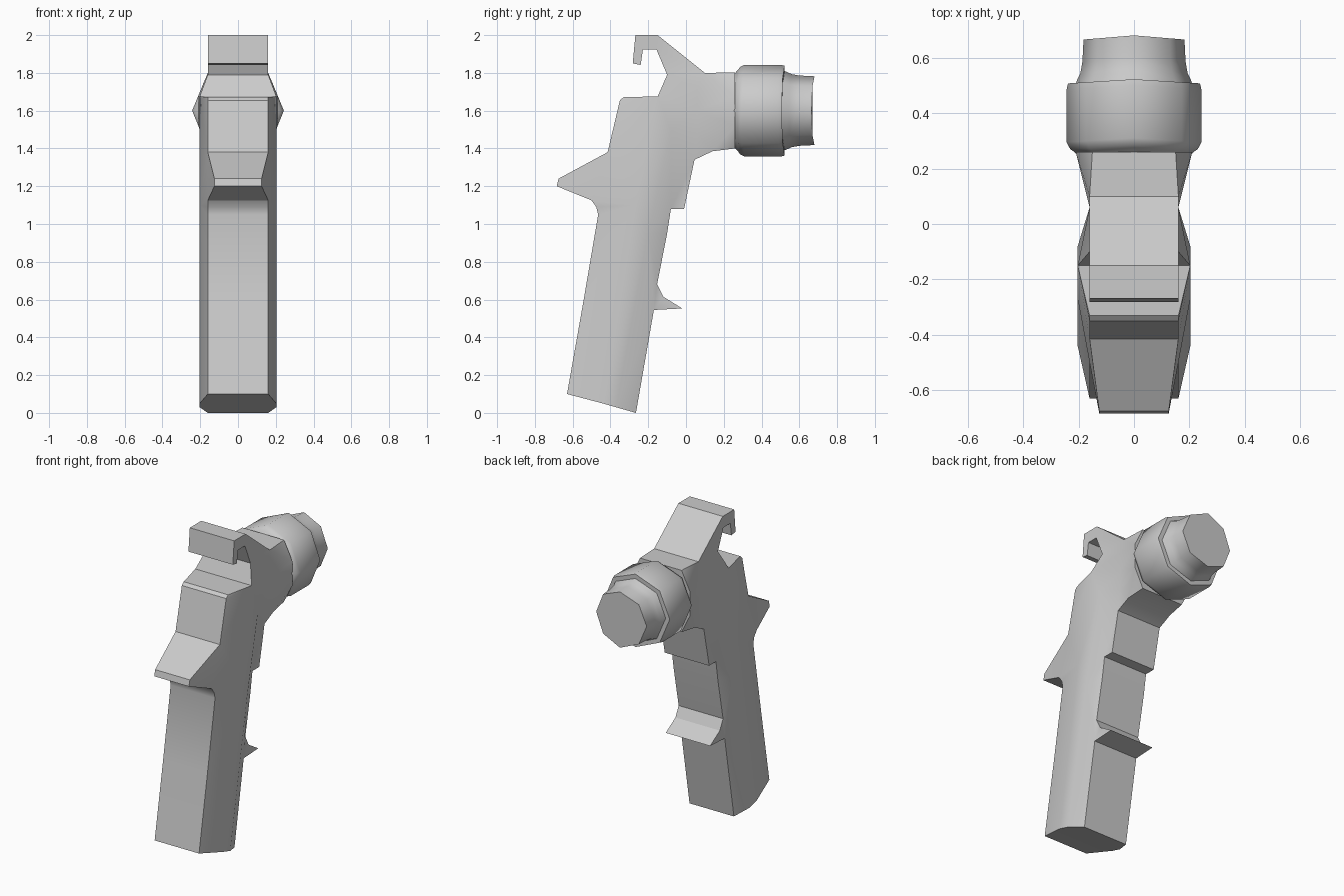
import bpy, bmesh, math
from mathutils import Vector
from mathutils.geometry import delaunay_2d_cdt

if "Cube" in bpy.data.objects:
    bpy.data.objects.remove(bpy.data.objects["Cube"])


def finish(bm, name, angle):
    bmesh.ops.recalc_face_normals(bm, faces=bm.faces)
    mesh = bpy.data.meshes.new(name)
    bm.to_mesh(mesh)
    bm.free()
    ob = bpy.data.objects.new(name, mesh)
    bpy.context.collection.objects.link(ob)
    bpy.ops.object.select_all(action='DESELECT')
    ob.select_set(True)
    bpy.context.view_layer.objects.active = ob
    bpy.ops.object.shade_smooth_by_angle(angle=math.radians(angle))
    return ob


def bulged_slab(name, outline, inner, ridges):
    """Side outline filled on both sides, with half widths given per point."""
    pts = [(p[0], p[1], p[2] if len(p) > 2 else 0.16) for p in outline + inner]
    n = len(outline)
    co, _, tris, orig, _, _ = delaunay_2d_cdt(
        [Vector(p[:2]) for p in pts], ridges, [list(range(n))], 1, 1e-5)
    where = {src: i for i, group in enumerate(orig) for src in group}
    bm = bmesh.new()
    sides = []
    for s in (1, -1):
        vs = [bm.verts.new((s * pts[o[0]][2], c.x, c.y)) for c, o in zip(co, orig)]
        for t in tris:
            bm.faces.new([vs[i] for i in t])
        sides.append(vs)
    a, b = sides
    for i in range(n):
        j, k = where[i], where[(i + 1) % n]
        bm.faces.new((a[j], a[k], b[k], b[j]))
    return finish(bm, name, 30)


def octagon_turning(name, profile, zc=1.6, sag=0.015):
    """Eight-sided turned part along y; rings sag back slightly at the sides."""
    bm = bmesh.new()
    rings = []
    for y, r in profile:
        ring = []
        for k in range(8):
            t = k * math.pi / 4
            ring.append(bm.verts.new((r * math.cos(t), y - sag * abs(math.cos(t)),
                                      zc + r * math.sin(t))))
        rings.append(ring)
    for p, q in zip(rings, rings[1:]):
        for k in range(8):
            bm.faces.new((p[k], p[(k + 1) % 8], q[(k + 1) % 8], q[k]))
    bm.faces.new(rings[0])
    bm.faces.new(rings[-1])
    return finish(bm, name, 46)


# Grip, finger spurs, neck and top hook: (y, z, optional half width)
outline = [
    (-0.63, 0.10), (-0.44, 0.05, 0.203), (-0.37, 0.03, 0.203), (-0.265, 0.0),
    (-0.17, 0.545), (-0.02, 0.553), (-0.12, 0.615), (-0.153, 0.68),
    (-0.10, 0.95), (-0.08, 1.08), (-0.01, 1.08), (0.045, 1.34),
    (0.14, 1.385), (0.26, 1.40, 0.15), (0.26, 1.52, 0.21), (0.26, 1.68, 0.21),
    (0.26, 1.802, 0.15), (0.10, 1.80), (-0.15, 2.0), (-0.268, 2.0),
    (-0.282, 1.85), (-0.24, 1.842), (-0.228, 1.925), (-0.157, 1.925),
    (-0.10, 1.79), (-0.15, 1.675, 0.203), (-0.33, 1.672), (-0.35, 1.655),
    (-0.415, 1.38), (-0.675, 1.24, 0.125), (-0.684, 1.20, 0.125),
    (-0.50, 1.125), (-0.475, 1.09), (-0.465, 1.05), (-0.545, 0.58),
]
inner = [(-0.27, 1.10, 0.203), (-0.08, 1.50, 0.203), (-0.20, 0.95, 0.203),
         (0.06, 1.48), (0.06, 1.60), (0.06, 1.72)]
n = len(outline)
ridges = [(1, n), (n, 25), (25, n + 1), (n + 1, n + 2), (n + 2, 2),
          (n + 3, n + 4), (n + 4, n + 5)]
bulged_slab("grip_body", outline, inner, ridges)

# Collar around the end of the neck
octagon_turning("collar", [(0.25, 0.19), (0.275, 0.215), (0.285, 0.23), (0.31, 0.243),
                           (0.50, 0.243), (0.522, 0.238), (0.522, 0.16)])

# Tapered nozzle
octagon_turning("nozzle", [(0.50, 0.214), (0.53, 0.207), (0.56, 0.193),
                           (0.60, 0.186), (0.68, 0.182)])
